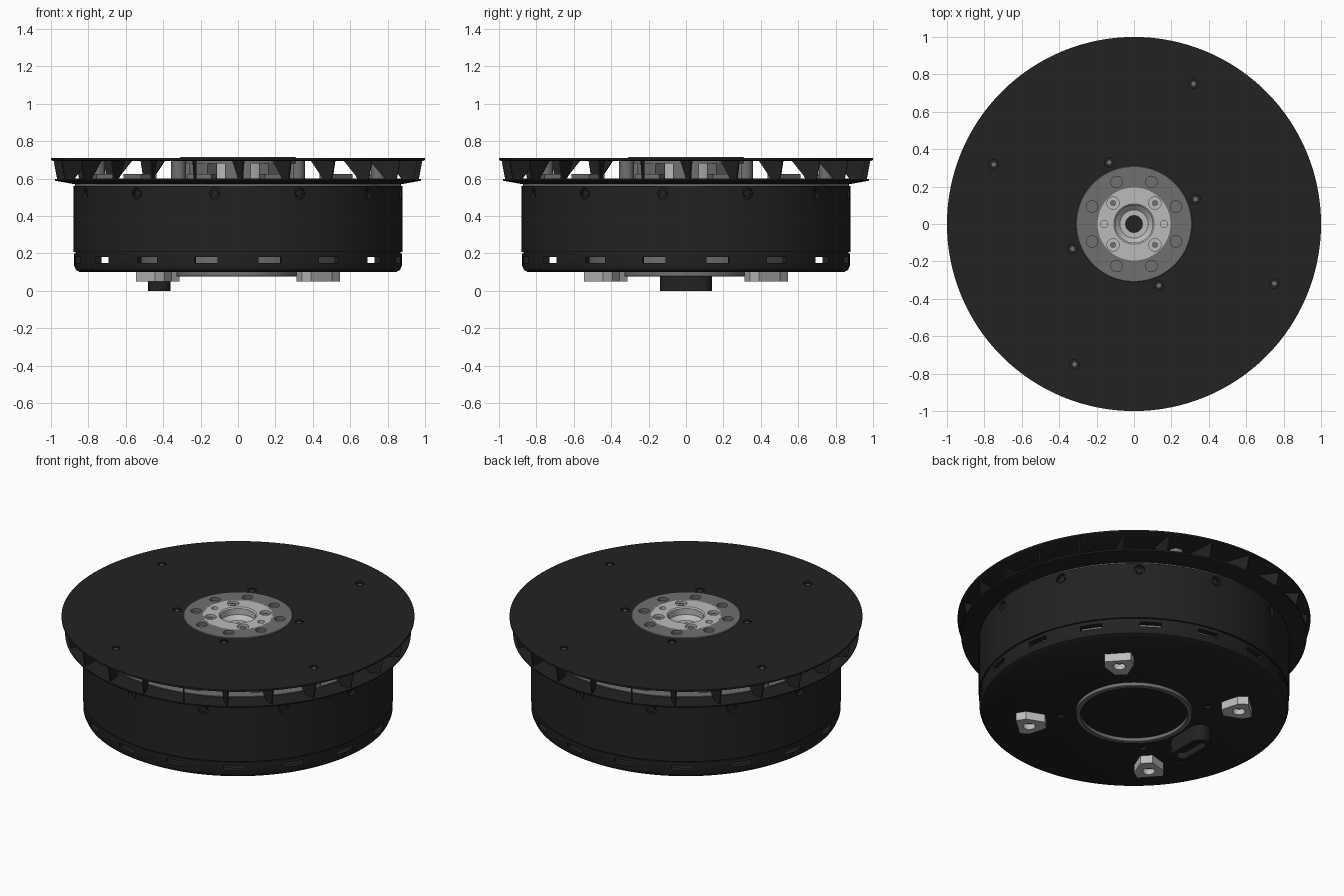
import bpy, bmesh, math
from mathutils import Matrix, Vector

if "Cube" in bpy.data.objects:
    bpy.data.objects.remove(bpy.data.objects["Cube"])

def mat(name, v):
    m = bpy.data.materials.new(name)
    m.diffuse_color = (v, v, v * 1.0, 1)
    m.use_nodes = True
    m.node_tree.nodes["Principled BSDF"].inputs["Base Color"].default_value = m.diffuse_color
    return m

BLACK, GREY, LIGHT = mat("black", 0.016), mat("grey", 0.16), mat("light_grey", 0.5)

def finish(bm, name, m=None):
    bmesh.ops.recalc_face_normals(bm, faces=bm.faces)
    me = bpy.data.meshes.new(name)
    bm.to_mesh(me)
    bm.free()
    ob = bpy.data.objects.new(name, me)
    bpy.context.collection.objects.link(ob)
    if m:
        me.materials.append(m)
    return ob

def select(ob):
    bpy.ops.object.select_all(action='DESELECT')
    ob.select_set(True)
    bpy.context.view_layer.objects.active = ob

def smooth(ob):
    select(ob)
    bpy.ops.object.shade_smooth_by_angle(angle=math.radians(30))
    return ob

def lathe(name, prof, m, seg=128):
    """Spin a closed (radius, z) profile round the z axis."""
    bm = bmesh.new()
    rings = [[bm.verts.new((r * math.cos(2 * math.pi * i / seg), r * math.sin(2 * math.pi * i / seg), z))
              for i in range(seg)] for r, z in prof]
    n = len(prof)
    for k in range(n):
        if prof[k][0] == 0 and prof[(k + 1) % n][0] == 0:
            continue
        a, b = rings[k], rings[(k + 1) % n]
        for i in range(seg):
            j = (i + 1) % seg
            bm.faces.new((a[i], a[j], b[j], b[i]))
    bmesh.ops.remove_doubles(bm, verts=bm.verts, dist=1e-5)
    return smooth(finish(bm, name, m))

def rz(deg):
    return Matrix.Rotation(math.radians(deg), 4, 'Z')

def polar(r, deg, z):
    return rz(deg) @ Matrix.Translation((r, 0, z))

def cyl(bm, M, r, h, seg=20):
    bmesh.ops.create_cone(bm, cap_ends=True, segments=seg, radius1=r, radius2=r, depth=h, matrix=M)

def box(bm, M, x, y, z):
    bmesh.ops.create_cube(bm, size=1, matrix=M @ Matrix.Diagonal((x, y, z, 1)))

def prism(bm, pts, d, M):
    """Extrude a list of 3D points along vector d."""
    f = bm.faces.new([bm.verts.new(M @ Vector(p)) for p in pts])
    g = bmesh.ops.extrude_face_region(bm, geom=[f])['geom']
    bmesh.ops.translate(bm, vec=M.to_3x3() @ Vector(d),
                        verts=[v for v in g if isinstance(v, bmesh.types.BMVert)])

def cut(ob, bm):
    c = finish(bm, "cutter")
    c.hide_render = True
    md = ob.modifiers.new("cut", 'BOOLEAN')
    md.operation, md.solver, md.object = 'DIFFERENCE', 'EXACT', c
    select(ob)
    bpy.ops.object.modifier_apply(modifier=md.name)
    bpy.data.objects.remove(c)
    smooth(ob)

# housing can: slots, side screw holes, underside holes
housing = lathe("housing", [(0, .1), (.845, .1), (.866, .112), (.876, .135), (.876, .2), (.87, .2), (.87, .207),
                            (.88, .207), (.88, .562), (.84, .562), (.84, .14), (0, .14)], BLACK)
bm = bmesh.new()
for k in range(16):
    box(bm, polar(.86, 11.25 + 22.5 * k, .165), .16, .125, .03)
for k in range(12):
    cyl(bm, polar(.88, -98 + 30 * k, .52) @ Matrix.Rotation(math.pi / 2, 4, 'Y'), .03, .04)
for k in range(4):
    cyl(bm, polar(.42, 43 + 90 * k, .1), .02, .03)
cut(housing, bm)
bm = bmesh.new()
for k in range(12):
    cyl(bm, polar(.86, -98 + 30 * k, .52) @ Matrix.Rotation(math.pi / 2, 4, 'Y'), .018, .02)
smooth(finish(bm, "side_screws", BLACK))

# inner parts seen through the gaps
lathe("stator_core", [(.2, .14), (.52, .14), (.52, .56), (.2, .56)], GREY, 64)
lathe("seam_ring", [(.80, .555), (.872, .555), (.872, .572), (.80, .572)], GREY)
lathe("rotor_plate", [(0, .565), (.85, .565), (.85, .6), (.32, .6), (.32, .59), (0, .59)], GREY)
lathe("bore_floor", [(0, .59), (.06, .59), (.06, .6), (0, .6)], BLACK, 32)
bm = bmesh.new()
for k in range(12):
    box(bm, polar(.74, 15 + 30 * k, .61), .12, .13, .03)
finish(bm, "rotor_blocks", GREY)

# impeller: lower ring, blades, top disc
lathe("impeller_ring", [(.84, .572), (.885, .572), (.978, .589), (.98, .598), (.86, .6)], BLACK)
bm = bmesh.new()
for k in range(24):
    M = rz(15 * k) @ Matrix.Translation((.9, 0, 0)) @ rz(20)
    prism(bm, [(-.08, -.004, .7), (.09, -.004, .7), (.07, -.004, .597), (.01, -.004, .597)], (0, .008, 0), M)
finish(bm, "impeller_blades", BLACK)
disc = lathe("top_disc", [(.3, .695), (.99, .695), (1, .7), (1, .71), (.3, .71)], BLACK)
spots = [(.815, 67 + 90 * k) for k in range(4)] + [(.355, 22 + 90 * k) for k in range(4)]
bm = bmesh.new()
for r, a in spots:
    cyl(bm, polar(r, a, .71), .026, .02)
cut(disc, bm)
bm = bmesh.new()
for r, a in spots:
    cyl(bm, polar(r, a, .702), .012, .006, 12)
smooth(finish(bm, "disc_screws", GREY))
bm = bmesh.new()
for r, a in spots[:4]:
    cyl(bm, polar(r, a, .647), .04, .1)
smooth(finish(bm, "standoffs", GREY))

# hub: flange, posts, inner boss with stepped bore
flange = lathe("hub_flange", [(.195, .68), (.31, .68), (.31, .712), (.307, .715), (.195, .715)], GREY)
bm = bmesh.new()
for k in range(8):
    cyl(bm, polar(.243, 22.5 + 45 * k, .715), .031, .04)
cut(flange, bm)
bm = bmesh.new()
for k in range(8):
    box(bm, polar(.265, 45 * k, .637), .07, .14, .095)
finish(bm, "hub_posts", GREY)
boss = lathe("hub_boss", [(.045, .59), (.2, .59), (.2, .715), (.108, .715), (.1, .708), (.1, .67),
                          (.075, .645), (.045, .645)], LIGHT, 96)
bm = bmesh.new()
for k in range(4):
    cyl(bm, polar(.158, 45 + 90 * k, .715), .033, .03)
for k in range(2):
    cyl(bm, polar(.16, 180 * k, .715), .019, .05)
cut(boss, bm)
bm = bmesh.new()
for k in range(4):
    cyl(bm, polar(.158, 45 + 90 * k, .7), .017, .012)
smooth(finish(bm, "boss_screws", GREY))

# underside: spigot ring, four mounting lugs, cable outlet
lathe("spigot_ring", [(.303, .105), (.303, .08), (.306, .077), (.327, .077), (.33, .08), (.33, .105)], GREY)
lug_pts = [(.08, -.075, .05), (.08, .075, .05), (.02, .085, .05), (-.08, .035, .05),
           (-.08, -.035, .05), (.02, -.085, .05)]
bm = bmesh.new()
for k in range(4):
    prism(bm, lug_pts, (0, 0, .055), polar(.585, 42 + 90 * k, 0))
lugs = finish(bm, "mounting_lugs", LIGHT)
bm = bmesh.new()
for k in range(4):
    cyl(bm, polar(.6, 42 + 90 * k, .05), .035, .07, 24)
cut(lugs, bm)

def stadium(r, half, z):
    arc = [math.pi * i / 12 for i in range(13)]
    return ([(r * math.cos(t), half + r * math.sin(t), z) for t in arc]
            + [(-r * math.cos(t), -half - r * math.sin(t), z) for t in arc])

bm = bmesh.new()
T = Matrix.Translation((-.42, 0, 0))
prism(bm, stadium(.06, .08, 0), (0, 0, .105), T)
outlet = finish(bm, "cable_outlet", BLACK)
bm = bmesh.new()
prism(bm, stadium(.035, .075, -.02), (0, 0, .06), T)
cut(outlet, bm)
